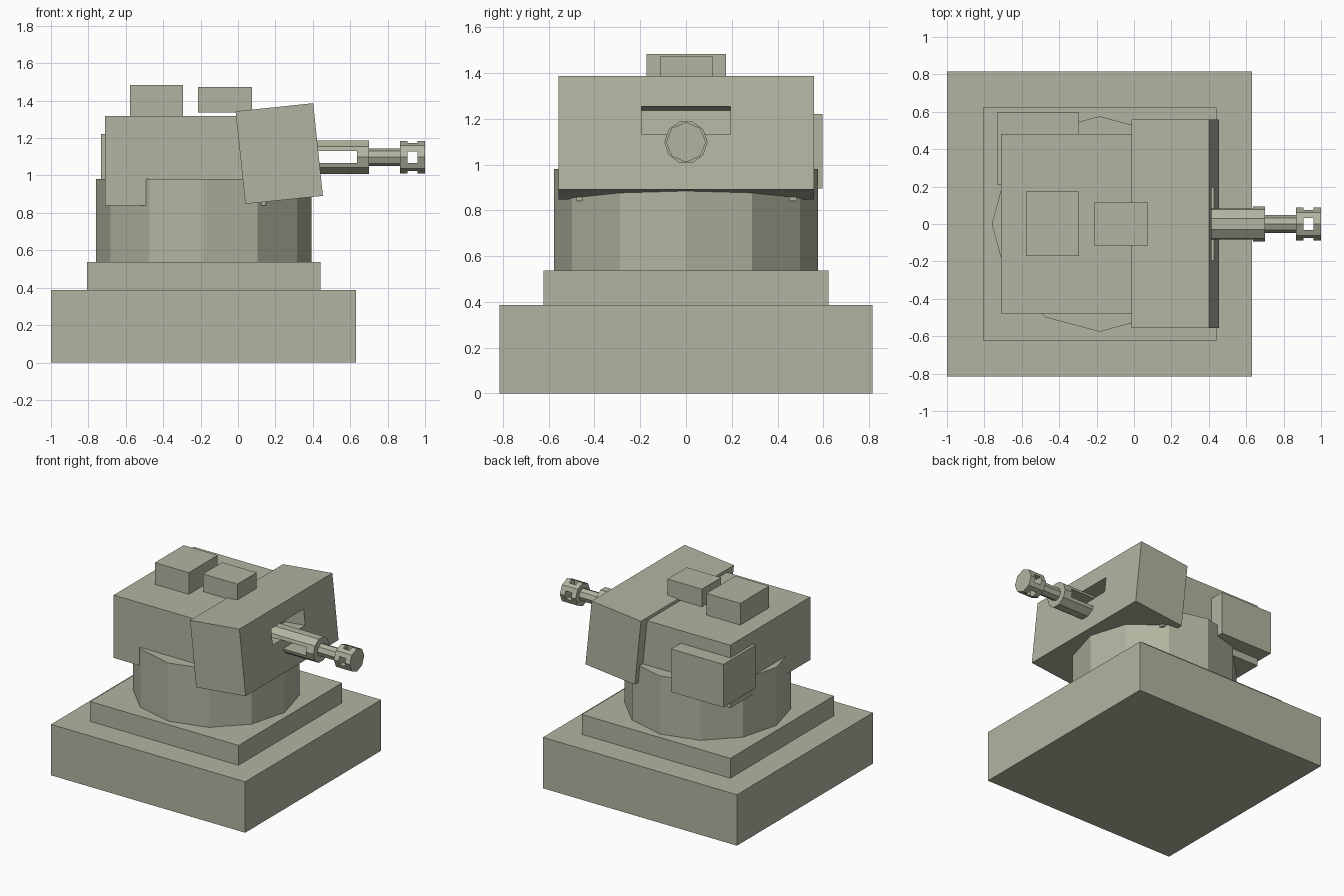
import bpy
from math import radians, pi
from mathutils import Matrix, Vector

if "Cube" in bpy.data.objects:
    bpy.data.objects.remove(bpy.data.objects["Cube"])

# Drab olive-grey paint for every part
paint = bpy.data.materials.new("olive_grey")
paint.diffuse_color = (0.45, 0.455, 0.355, 1)
paint.use_nodes = True
paint.node_tree.nodes["Principled BSDF"].inputs["Base Color"].default_value = paint.diffuse_color


def finish(name):
    o = bpy.context.object
    o.name = name
    o.data.materials.append(paint)
    return o


def box(name, x, y, z):
    """Axis-aligned box from (min, max) ranges."""
    bpy.ops.mesh.primitive_cube_add(size=1)
    o = finish(name)
    lo, hi = Vector((x[0], y[0], z[0])), Vector((x[1], y[1], z[1]))
    o.data.transform(Matrix.Translation((lo + hi) / 2) @ Matrix.Diagonal((*(hi - lo), 1)))
    return o


def barrel(name, x0, x1, r, sides):
    """Faceted rod along x at gun height, with a vertex on +y."""
    bpy.ops.mesh.primitive_cylinder_add(vertices=sides, radius=r, depth=x1 - x0)
    o = finish(name)
    o.data.transform(Matrix.Translation(((x0 + x1) / 2, 0, GUN_Z))
                     @ Matrix.Rotation(pi / 2, 4, 'Y'))
    return o


def cut(target, cutter):
    cutter.hide_render = True
    m = target.modifiers.new("cut", 'BOOLEAN')
    m.operation, m.solver, m.object = 'DIFFERENCE', 'EXACT', cutter
    bpy.context.view_layer.update()
    bpy.context.view_layer.objects.active = target
    bpy.ops.object.modifier_apply(modifier=m.name)
    bpy.data.objects.remove(cutter)


GUN_Z = 1.098

# Stepped square base
box("base_block", (-1, 0.632), (-0.816, 0.816), (0, 0.387))
box("base_step", (-0.808, 0.44), (-0.622, 0.622), (0.387, 0.538))

# Twelve-sided turning ring
bpy.ops.mesh.primitive_cylinder_add(vertices=12, radius=0.576, depth=0.442,
                                    location=(-0.184, 0, 0.759))
finish("turret_ring")

# Turret body, roof hatches and rear side bin
box("turret_body", (-0.71, 0.15), (-0.478, 0.482), (0.84, 1.318))
box("rear_hatch", (-0.578, -0.293), (-0.172, 0.174), (1.318, 1.483))
box("front_hatch", (-0.215, 0.075), (-0.114, 0.116), (1.337, 1.472))
box("side_bin", (-0.732, -0.293), (0.21, 0.597), (0.895, 1.222))

# Tilted gun shield with a recess above the gun
tilt = Matrix.Translation((0.2205, 0, 1.117)) @ Matrix.Rotation(radians(-6), 4, 'Y')
shield = box("gun_shield", (-0.2085, 0.2085), (-0.557, 0.559), (-0.249, 0.249))
recess = box("recess_cutter", (0.04, 0.3), (-0.195, 0.195), (-0.004, 0.117))
for o in (shield, recess):
    o.data.transform(tilt)
cut(shield, recess)

# Gun: slotted sleeve, thin barrel, cross-drilled muzzle
sleeve = barrel("gun_sleeve", 0.27, 0.70, 0.0945, 10)
cut(sleeve, box("sleeve_cutter", (0.40, 0.635), (-0.2, 0.2), (GUN_Z - 0.032, GUN_Z + 0.032)))
barrel("gun_barrel", 0.69, 0.875, 0.047, 8)
muzzle = barrel("muzzle_brake", 0.867, 1.0, 0.0875, 8)
cut(muzzle, box("side_cutter", (0.905, 0.96), (-0.2, 0.2), (GUN_Z - 0.031, GUN_Z + 0.031)))
cut(muzzle, box("top_cutter", (0.905, 0.96), (-0.031, 0.031), (GUN_Z - 0.2, GUN_Z + 0.2)))
